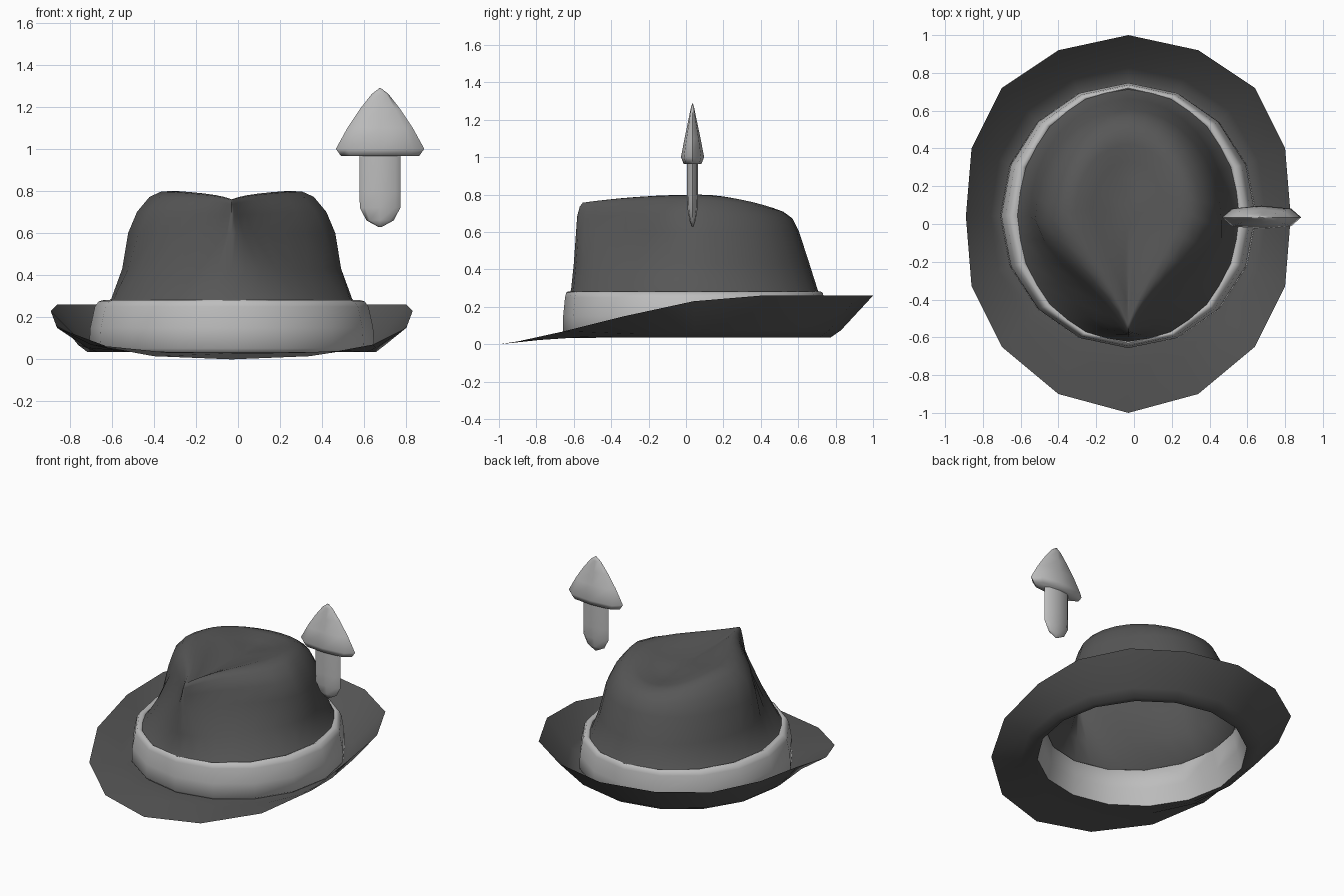
import bpy
from math import sin, cos, pi, sqrt

cube = bpy.data.objects.get("Cube")
if cube:
    bpy.data.objects.remove(cube, do_unlink=True)

CX, CY = -0.03, 0.045  # middle of the hat


def material(name, value):
    m = bpy.data.materials.new(name)
    m.use_nodes = True
    colour = (value, value, value, 1)
    m.diffuse_color = colour
    bsdf = m.node_tree.nodes["Principled BSDF"]
    bsdf.inputs["Base Color"].default_value = colour
    bsdf.inputs["Roughness"].default_value = 0.8
    return m


dark_felt = material("dark grey felt", 0.095)
light_trim = material("light grey trim", 0.51)


def loft(name, rings, mat, cap_start=False, cap_end=False, angle=80):
    """Join equal rings of points, each counter-clockwise from above."""
    n = len(rings[0])
    verts = [p for ring in rings for p in ring]
    faces = []
    for r in range(len(rings) - 1):
        for i in range(n):
            j = (i + 1) % n
            faces.append((r * n + i, r * n + j, (r + 1) * n + j, (r + 1) * n + i))
    if cap_start:
        faces.append(tuple(reversed(range(n))))
    if cap_end:
        faces.append(tuple(range(len(verts) - n, len(verts))))
    mesh = bpy.data.meshes.new(name)
    mesh.from_pydata(verts, [], faces)
    mesh.materials.append(mat)
    obj = bpy.data.objects.new(name, mesh)
    bpy.context.collection.objects.link(obj)
    bpy.ops.object.select_all(action='DESELECT')
    obj.select_set(True)
    bpy.context.view_layer.objects.active = obj
    bpy.ops.object.shade_smooth_by_angle(angle=angle * pi / 180)


def ellipse(rx, ry, z, n=16):
    return [(CX + rx * sin(2 * pi * i / n), CY - ry * cos(2 * pi * i / n), z)
            for i in range(n)]


# Brim: half outline from front to back, mirrored, then blended to the band
half = [(0, -1, 0), (.37, -.9, .015), (.67, -.65, .07), (.83, -.33, .15),
        (.86, .04, .23), (.83, .4, .26), (.67, .72, .26), (.37, .92, .26), (0, 1, .26)]
edge = half + [(-x, y, z) for x, y, z in half[-2:0:-1]]
edge = [(x + CX, y, z) for x, y, z in edge]
inner = ellipse(.655, .685, .035)


def brim_ring(f, g):
    return [(a[0] + (b[0] - a[0]) * f, a[1] + (b[1] - a[1]) * f, a[2] + (b[2] - a[2]) * g)
            for a, b in zip(inner, edge)]


loft("brim", [brim_ring(1, 1), brim_ring(.36, .17), brim_ring(.15, 0), inner], dark_felt)

# Band: a hollow wall with a rounded top edge
band = [(.655, .685, .035), (.678, .702, .052), (.672, .702, .15), (.65, .692, .25),
        (.632, .686, .275), (.605, .675, .283), (.583, .663, .272), (.62, .67, .15),
        (.655, .685, .035)]
loft("hat_band", [ellipse(*r) for r in band], light_trim, angle=75)


# Crown: ellipse below, pinched to a teardrop above, dished on top
def crown_ring(w, front, back, mid, z, pinch, sag, n=32):
    ring = []
    for i in range(n):
        a = 2 * pi * i / n
        s = cos(a)
        if s > 0:
            y = mid - (mid - front) * s
            oval = sqrt(max(0, 1 - s * s))
            drop_shape = .4 * (1 - s) ** .8 + .6 * cos(pi * s / 2) ** 2
            x = w * (oval + pinch * (drop_shape - oval))
            x = x if sin(a) > 0 else -x
            drop = .04 * s * s
        else:
            y = mid - (back - mid) * s
            x = w * sin(a)
            drop = .07 * s * s
        ring.append((CX + x, y, z - sag * drop))
    return ring


crown = [(.6, -.632, .722, CY, .262, 0, 0), (.572, -.615, .705, CY, .288, .02, 0),
         (.52, -.6, .66, .04, .43, .35, 0), (.492, -.588, .605, .02, .6, .85, 0),
         (.45, -.582, .57, .0, .7, .97, .4), (.39, -.568, .52, .02, .772, 1, .9),
         (.335, -.552, .47, .05, .797, 1, 1), (.28, -.53, .42, .07, .8, 1, 1),
         (.19, -.43, .33, .07, .775, .95, .8), (.11, -.27, .24, .07, .75, .7, .4),
         (.04, -.05, .15, .05, .74, .3, .2)]
loft("crown", [crown_ring(*r) for r in crown], dark_felt, cap_end=True)


# Ornament: flat pointed head on a short blade-like stem
def blade(name, rows):
    section = [(0, -1), (.75, -.75), (1, 0), (.75, .75), (0, 1), (-.75, .75), (-1, 0), (-.75, -.75)]
    rings = [[(.675 + w * x, .035 + t * y, z) for x, y in section] for z, w, t in rows]
    loft(name, rings, light_trim, True, True)


blade("ornament_head", [(.965, .185, .048), (1, .21, .062), (1.1, .155, .043),
                        (1.19, .095, .024), (1.26, .04, .01), (1.288, .004, .002)])
blade("ornament_stem", [(.628, .006, .004), (.66, .065, .016), (.72, .096, .026),
                        (.8, .098, .03), (.98, .098, .03)])
